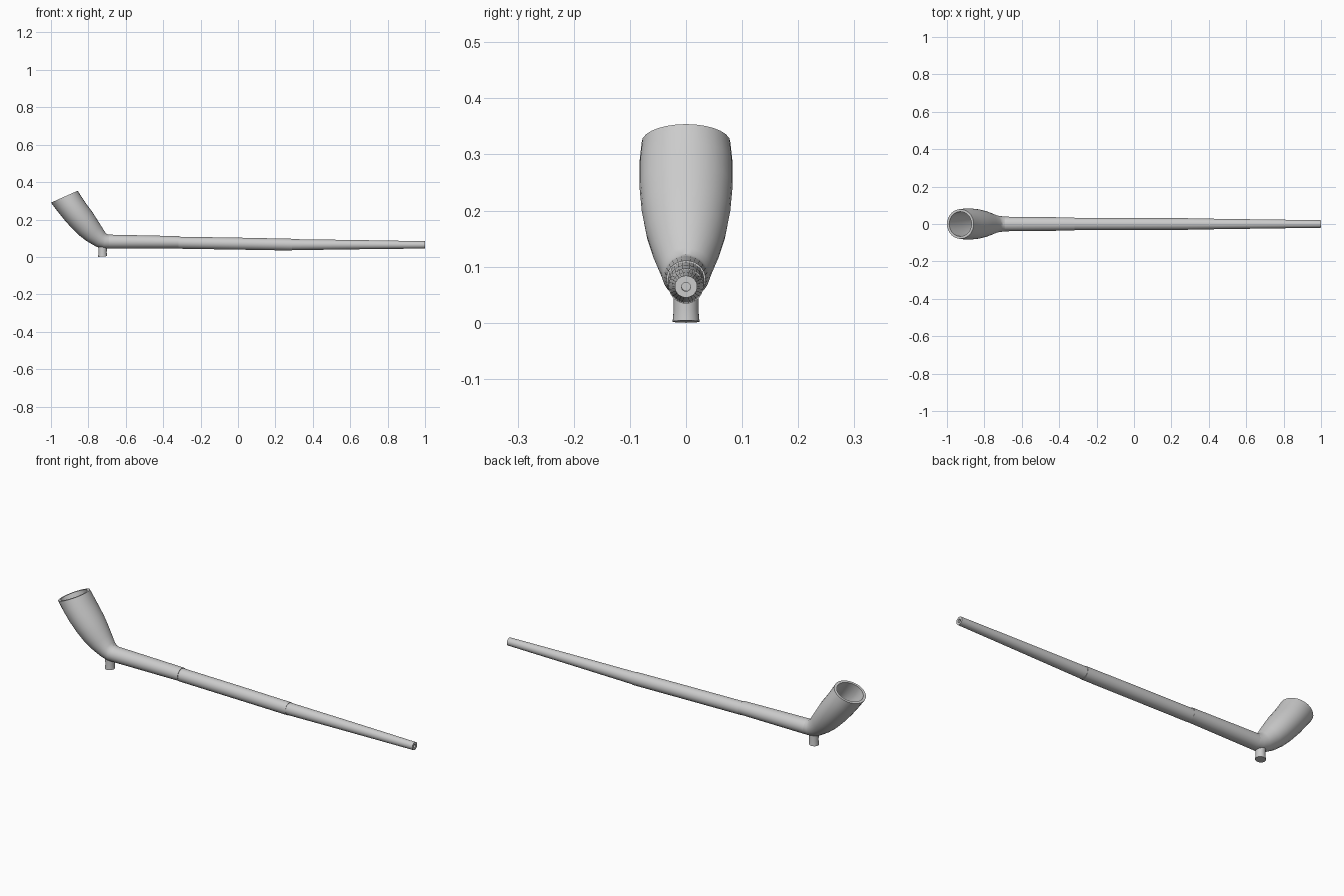
import bpy, bmesh, math
from mathutils import Vector

if "Cube" in bpy.data.objects:
    bpy.data.objects.remove(bpy.data.objects["Cube"])

SEG = 28


def finish(name, bm):
    bmesh.ops.recalc_face_normals(bm, faces=bm.faces)
    me = bpy.data.meshes.new(name)
    bm.to_mesh(me)
    bm.free()
    ob = bpy.data.objects.new(name, me)
    bpy.context.collection.objects.link(ob)
    bpy.ops.object.select_all(action='DESELECT')
    ob.select_set(True)
    bpy.context.view_layer.objects.active = ob
    bpy.ops.object.shade_smooth_by_angle(angle=math.radians(35))
    return ob


def loft(name, sections, cap_start=True, cap_end=True):
    """Skin elliptical rings; each is (x, z) to (x, z) across, plus half width in y."""
    bm = bmesh.new()
    rings = []
    for x0, z0, x1, z1, h in sections:
        a, b = Vector((x0, 0, z0)), Vector((x1, 0, z1))
        ring = []
        for i in range(SEG):
            t = 2 * math.pi * i / SEG
            p = (a + b) / 2 + (b - a) / 2 * math.cos(t)
            ring.append(bm.verts.new((p.x, h * math.sin(t), p.z)))
        rings.append(ring)
    for r, s in zip(rings, rings[1:]):
        for i in range(SEG):
            j = (i + 1) % SEG
            bm.faces.new((r[i], r[j], s[j], s[i]))
    if cap_start:
        bm.faces.new(rings[0])
    if cap_end:
        bm.faces.new(rings[-1])
    return finish(name, bm)


def inset(sec, wall):
    x0, z0, x1, z1, h = sec
    d = Vector((x1 - x0, z1 - z0)).normalized() * wall
    return (x0 + d.x, z0 + d.y, x1 - d.x, z1 - d.y, h - wall)


# Bowl: outer skin from elbow to rim, then the hollow back down
outer = [
    (-0.69, 0.044, -0.69, 0.119, 0.039),
    (-0.72, 0.045, -0.702, 0.122, 0.042),
    (-0.758, 0.055, -0.712, 0.134, 0.046),
    (-0.81, 0.085, -0.733, 0.168, 0.06),
    (-0.85, 0.116, -0.755, 0.203, 0.071),
    (-0.89, 0.155, -0.782, 0.245, 0.079),
    (-0.93, 0.200, -0.812, 0.285, 0.083),
    (-0.968, 0.248, -0.838, 0.323, 0.083),
    (-1.0, 0.290, -0.857, 0.354, 0.079),
]
inner = [inset(s, 0.013) for s in reversed(outer[2:])]
loft("bowl", outer + inner, cap_start=False)


# Stem: three tapering lengths with fine seams
def upright(x, bottom, top, h):
    return (x, bottom, x, top, h)


loft("stem_near_bowl", [upright(-0.69, 0.044, 0.119, 0.039),
                        upright(-0.5, 0.045, 0.115, 0.037),
                        upright(-0.318, 0.046, 0.111, 0.035)], cap_start=False)
loft("stem_middle", [upright(-0.318, 0.044, 0.108, 0.033),
                     upright(0.0, 0.039, 0.103, 0.032),
                     upright(0.29, 0.034, 0.097, 0.031)])
loft("stem_mouth_end", [upright(0.29, 0.036, 0.095, 0.030),
                        upright(0.65, 0.041, 0.090, 0.025),
                        upright(1.0, 0.045, 0.084, 0.020),
                        upright(1.0, 0.056, 0.072, 0.008),
                        upright(0.7, 0.058, 0.074, 0.008)])

# Heel: small peg under the elbow
loft("heel", [(-0.748, 0.0, -0.700, 0.004, 0.024),
              (-0.746, 0.022, -0.702, 0.024, 0.022),
              (-0.748, 0.065, -0.700, 0.065, 0.022)])
